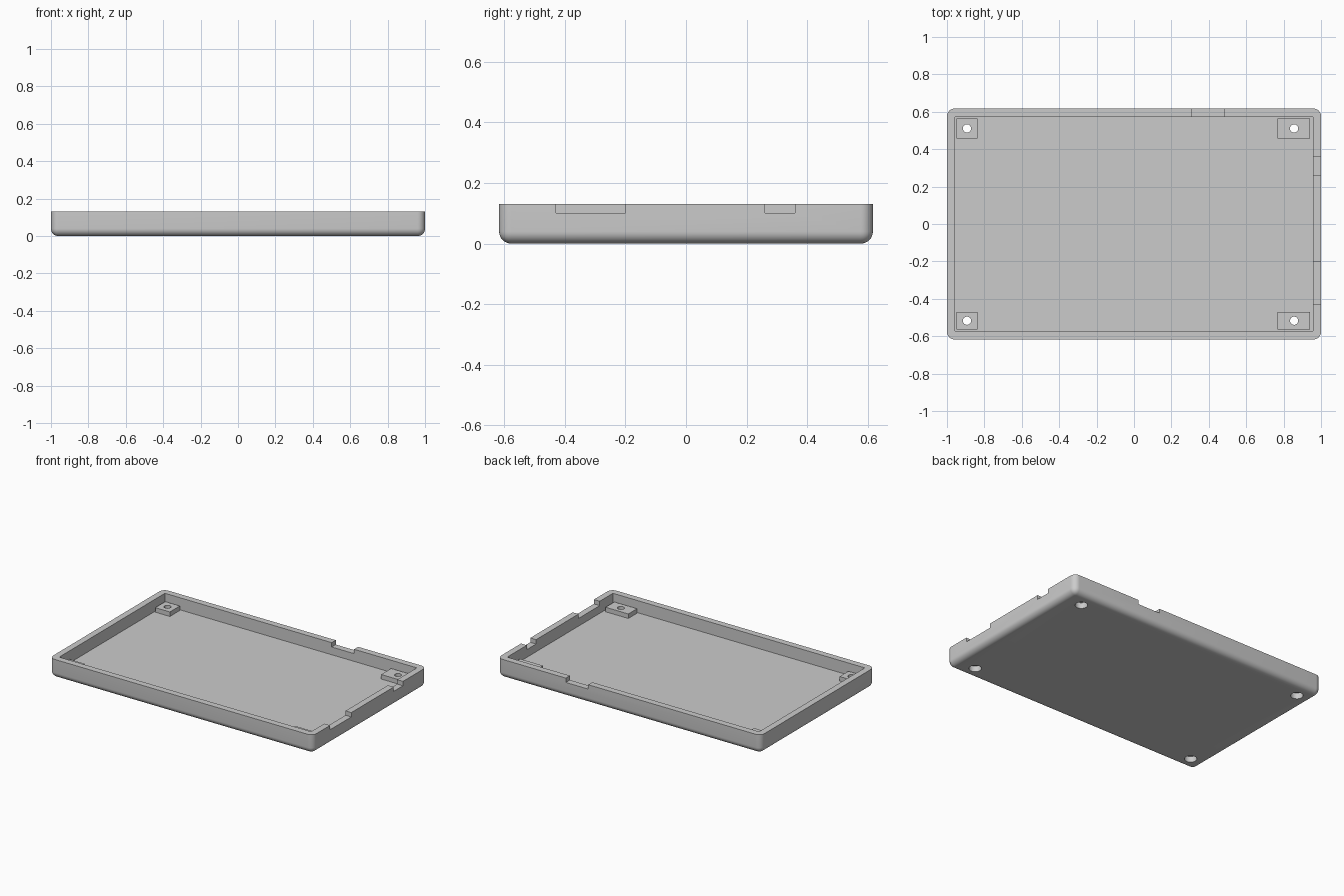
import bpy
import bmesh
from mathutils import Matrix

default = bpy.data.objects.get("Cube")
if default:
    bpy.data.objects.remove(default, do_unlink=True)

HALF_X, HALF_Y, HEIGHT = 1.0, 0.617, 0.13
WALL, FLOOR, FILLET = 0.044, 0.047, 0.04
BOSS_TOP, NOTCH_Z = 0.078, 0.10

grey = bpy.data.materials.new("grey plastic")
grey.use_nodes = True
grey.diffuse_color = (0.6, 0.6, 0.6, 1)
grey.node_tree.nodes["Principled BSDF"].inputs["Base Color"].default_value = grey.diffuse_color


def add_object(name, bm):
    mesh = bpy.data.meshes.new(name)
    bm.to_mesh(mesh)
    bm.free()
    mesh.materials.append(grey)
    obj = bpy.data.objects.new(name, mesh)
    bpy.context.collection.objects.link(obj)
    return obj


def box(name, x, y, z, fillet=0):
    """Box from (min, max) ranges; fillet rounds every edge but the top rim."""
    bm = bmesh.new()
    bmesh.ops.create_cube(bm, size=1)
    for v in bm.verts:
        v.co = [(lo + hi) / 2 + c * (hi - lo) for c, (lo, hi) in zip(v.co, (x, y, z))]
    if fillet:
        edges = [e for e in bm.edges if min(v.co.z for v in e.verts) < z[1] - 1e-4]
        bmesh.ops.bevel(bm, geom=edges, offset=fillet, segments=8,
                        profile=0.5, affect='EDGES')
    return add_object(name, bm)


def cylinder(name, x, y, z, radius):
    bm = bmesh.new()
    bmesh.ops.create_cone(bm, cap_ends=True, segments=40, radius1=radius, radius2=radius,
                          depth=z[1] - z[0],
                          matrix=Matrix.Translation((x, y, (z[0] + z[1]) / 2)))
    return add_object(name, bm)


def cut(target, cutter):
    mod = target.modifiers.new("cut", 'BOOLEAN')
    mod.operation, mod.solver, mod.object = 'DIFFERENCE', 'EXACT', cutter
    bpy.context.view_layer.objects.active = target
    bpy.ops.object.modifier_apply(modifier=mod.name)


def discard(obj):
    bpy.data.objects.remove(obj, do_unlink=True)


# Tray shell with a sharp-cornered cavity
tray = box("tray", (-HALF_X, HALF_X), (-HALF_Y, HALF_Y), (0, HEIGHT), FILLET)
inner_x, inner_y = HALF_X - WALL, HALF_Y - WALL
over = HEIGHT + 0.1
cutters = [box("cavity_cutter", (-inner_x, inner_x), (-inner_y, inner_y), (FLOOR, over))]

# Connector notches in the left wall and the back wall
side = (inner_x - 0.02, HALF_X + 0.1)
back = (inner_y - 0.02, HALF_Y + 0.1)
for x, y in ((side, (-0.43, -0.20)), (side, (0.26, 0.36)), ((0.31, 0.48), back)):
    cutters.append(box("notch_cutter", x, y, (NOTCH_Z, over)))
for cutter in cutters:
    cut(tray, cutter)
    discard(cutter)

# Corner screw bosses, each with a through hole and a counterbore below
columns = (("right", (-0.948, -0.837), -0.893), ("left", (0.767, 0.94), 0.856))
rows = (("front", (-0.565, -0.47), -0.517), ("back", (0.457, 0.565), 0.511))
parts = [tray]
for side_name, bx, hole_x in columns:
    for row_name, by, hole_y in rows:
        boss = box(f"{row_name}_{side_name}_boss", bx, by, (FLOOR, BOSS_TOP))
        hole = cylinder("hole_cutter", hole_x, hole_y, (-0.1, over), 0.022)
        bore = cylinder("counterbore_cutter", hole_x, hole_y, (-0.1, 0.04), 0.039)
        cut(boss, hole)
        cut(tray, bore)
        cut(tray, hole)
        discard(hole)
        discard(bore)
        parts.append(boss)

# Smooth fillets and holes, sharp edges elsewhere
bpy.ops.object.select_all(action='DESELECT')
for part in parts:
    part.select_set(True)
bpy.context.view_layer.objects.active = tray
bpy.ops.object.shade_smooth_by_angle(angle=0.52)
